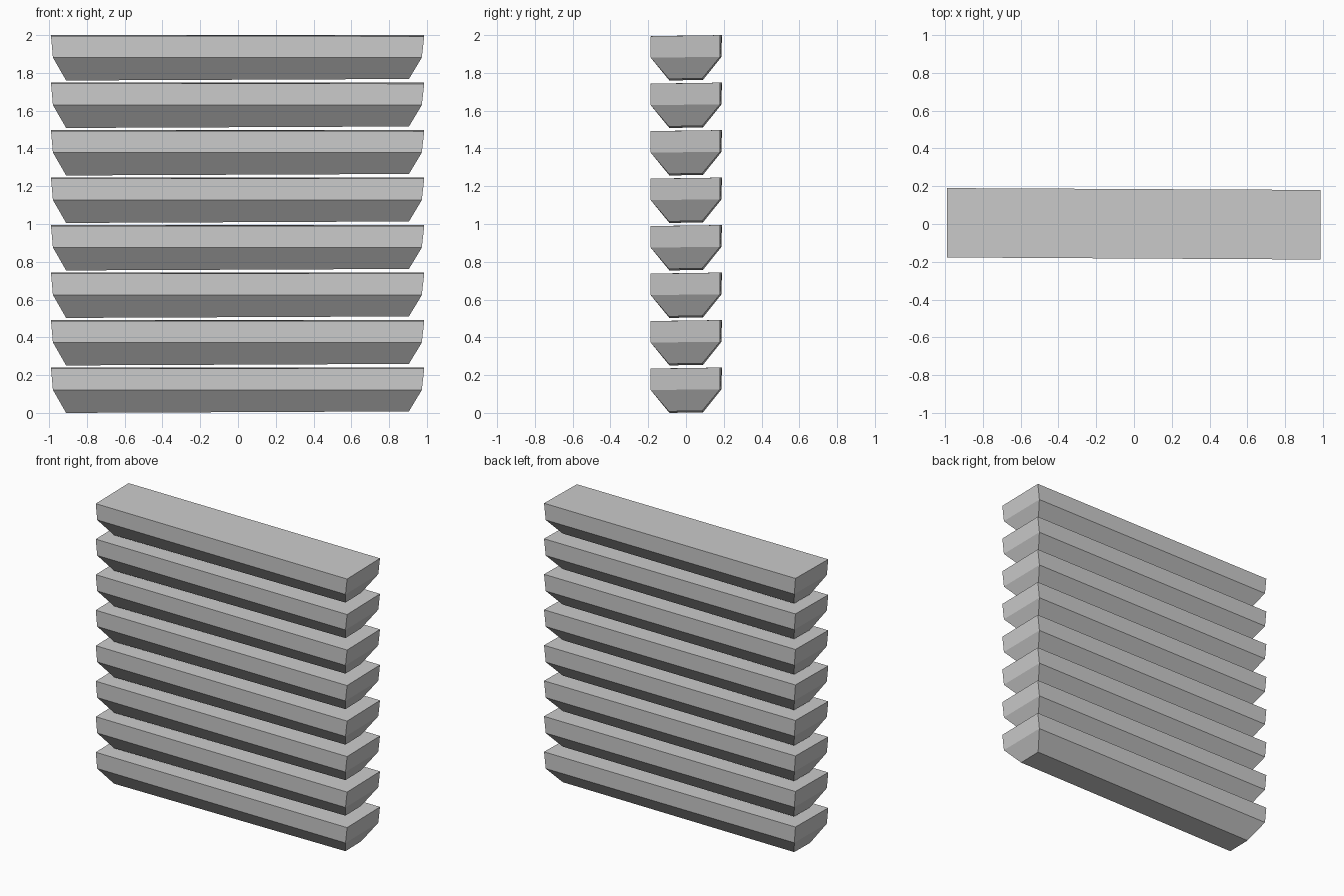
import bpy, bmesh

if "Cube" in bpy.data.objects:
    bpy.data.objects.remove(bpy.data.objects["Cube"])

COUNT = 8
PITCH = 0.2514

# Cross-sections of one plank, bottom to top: corners go round from front left
RINGS = [
    [(-0.91, -0.088, 0.0), (0.905, -0.09, 0.008), (0.905, 0.086, 0.011), (-0.91, 0.09, 0.003)],
    [(-0.98, -0.176, 0.122), (0.973, -0.187, 0.121), (0.973, 0.18, 0.125), (-0.98, 0.188, 0.125)],
    [(-0.99, -0.177, 0.235), (0.986, -0.188, 0.234), (0.986, 0.18, 0.24), (-0.99, 0.19, 0.24)],
]


def plank_mesh():
    bm = bmesh.new()
    rings = [[bm.verts.new(p) for p in ring] for ring in RINGS]
    for low, high in zip(rings, rings[1:]):
        for i in range(4):
            j = (i + 1) % 4
            bm.faces.new((low[i], low[j], high[j], high[i]))
    bm.faces.new(rings[0][::-1])
    bm.faces.new(rings[-1])
    bmesh.ops.recalc_face_normals(bm, faces=bm.faces)
    mesh = bpy.data.meshes.new("plank")
    bm.to_mesh(mesh)
    bm.free()
    return mesh


# Stack of identical, evenly spaced planks
mesh = plank_mesh()
for n in range(COUNT):
    plank = bpy.data.objects.new(f"plank_{n + 1}", mesh)
    plank.location.z = n * PITCH
    bpy.context.collection.objects.link(plank)
